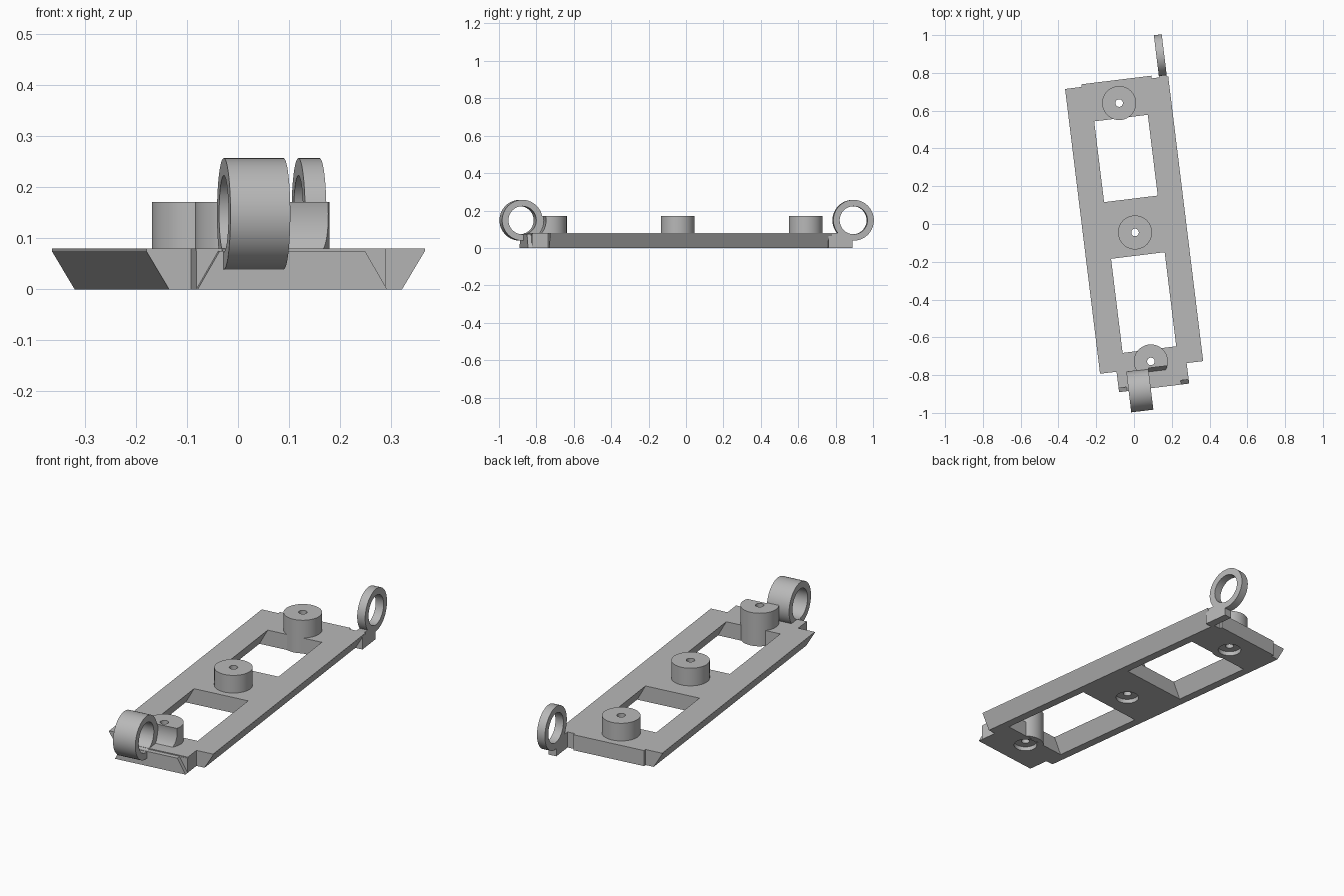
import bpy, bmesh, math
from mathutils import Matrix, Vector

if "Cube" in bpy.data.objects:
    bpy.data.objects.remove(bpy.data.objects["Cube"])

TURN = Matrix.Rotation(math.radians(7.0), 4, 'Z')   # whole part sits turned 7 degrees
grey = bpy.data.materials.new("light_grey")
grey.diffuse_color = (0.48, 0.48, 0.48, 1)
grey.use_nodes = True
grey.node_tree.nodes["Principled BSDF"].inputs["Base Color"].default_value = grey.diffuse_color


def finish(name, bm):
    bmesh.ops.recalc_face_normals(bm, faces=bm.faces)
    me = bpy.data.meshes.new(name)
    bm.to_mesh(me)
    bm.free()
    me.materials.append(grey)
    ob = bpy.data.objects.new(name, me)
    bpy.context.collection.objects.link(ob)
    return ob


def prism(name, pts, start, end):
    """Extrude an (x, z) profile along y."""
    bm = bmesh.new()
    face = bm.faces.new([bm.verts.new((x, start, z)) for x, z in pts])
    ext = bmesh.ops.extrude_face_region(bm, geom=[face])
    bmesh.ops.translate(bm, vec=(0, end - start, 0),
                        verts=[v for v in ext["geom"] if isinstance(v, bmesh.types.BMVert)])
    return finish(name, bm)


def box(name, x0, x1, y0, y1, z0, z1):
    return prism(name, [(x0, z0), (x1, z0), (x1, z1), (x0, z1)], y0, y1)


def cylinder(name, radius, a, b):
    """Cylinder between two points."""
    a, b = Vector(a), Vector(b)
    rot = (b - a).to_track_quat('Z', 'Y').to_matrix().to_4x4()
    bm = bmesh.new()
    bmesh.ops.create_cone(bm, cap_ends=True, segments=64, radius1=radius, radius2=radius,
                          depth=(b - a).length, matrix=Matrix.Translation((a + b) / 2) @ rot)
    return finish(name, bm)


def cut(ob, *cutters):
    """Subtract the cutters from the object and discard them."""
    bpy.context.view_layer.objects.active = ob
    for c in cutters:
        mod = ob.modifiers.new("cut", 'BOOLEAN')
        mod.operation = 'DIFFERENCE'
        mod.solver = 'EXACT'
        mod.object = c
        bpy.ops.object.modifier_apply(modifier=mod.name)
        bpy.data.objects.remove(c)


# Side rails: wide top, narrow underside, sloped on both flanks
rail = [(0.143, 0.08), (0.275, 0.08), (0.275, 0.075), (0.23, 0), (0.187, 0)]
for side, s in (("right", 1), ("left", -1)):
    prism(side + "_rail", [(s * x, z) for x, z in rail], -0.765, 0.754)

# Cross blocks with screw bosses (bore and counterbore from below)
blocks = (("front", -0.874, -0.67, -0.733),
          ("middle", -0.168, 0.134, -0.045),
          ("back", 0.565, 0.768, 0.645))
RING_Z, RING_Y = 0.148, -0.879
for name, y0, y1, yb in blocks:
    block = box(name + "_block", -0.187, 0.187, y0, y1, 0, 0.08)
    boss = cylinder(name + "_boss", 0.09, (0, yb, 0.0005), (0, yb, 0.171))
    for ob in (block, boss):
        cut(ob, cylinder("bore", 0.02, (0, yb, -0.1), (0, yb, 0.3)),
            cylinder("counterbore", 0.056, (0, yb, -0.1), (0, yb, 0.022)))
    if name == "front":
        # Hinge clearance in the boss, bevelled tongue lip and corner notches
        cut(boss, cylinder("pin_room", 0.075, (-0.3, RING_Y, RING_Z), (0.3, RING_Y, RING_Z)))
        keep = cylinder("knuckle_room", 0.115, (-0.018, RING_Y, RING_Z), (0.3, RING_Y, RING_Z))
        cut(keep, box("floor_guard", -0.5, 0.5, -1.2, 0, -0.2, 0.079))
        cut(boss, keep)
        cut(block, box("lip", -0.3, 0.3, -0.9, -0.85, 0.075, 0.2))
        for s in (1, -1):
            cut(block, prism("notch", [(s * 0.143, 0.076), (s * 0.2, 0.076),
                                       (s * 0.2, 0), (s * 0.187, 0)], -0.9, -0.852))

# Hinge rings
for name, x0, x1, y in (("front_ring", -0.136, -0.018, RING_Y), ("back_ring", 0.226, 0.268, 0.87)):
    ring = cylinder(name, 0.109, (x0, y, RING_Z), (x1, y, RING_Z))
    cut(ring, cylinder("eye", 0.075, (x0 - 0.1, y, RING_Z), (x1 + 0.1, y, RING_Z)))

# Foot that carries the back ring
foot = box("back_ring_foot", 0.226, 0.268, 0.735, 0.865, 0, 0.08)
cut(foot, cylinder("eye", 0.075, (0.1, 0.87, RING_Z), (0.4, 0.87, RING_Z)))

# Turn everything into place and shade
bpy.ops.object.select_all(action='DESELECT')
for ob in bpy.context.scene.objects:
    ob.data.transform(TURN)
    ob.select_set(True)
    bpy.context.view_layer.objects.active = ob
bpy.ops.object.shade_smooth_by_angle(angle=math.radians(30))
